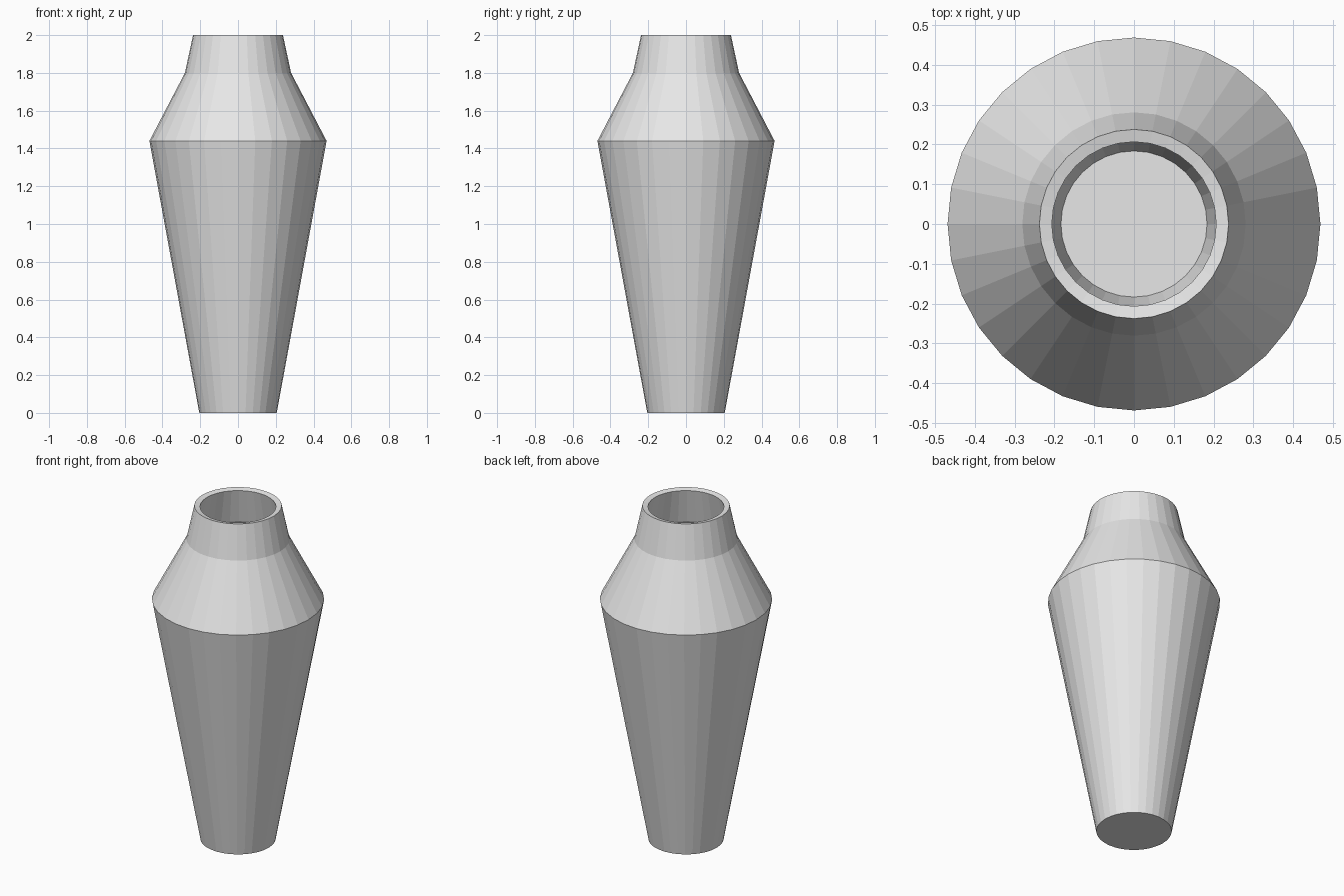
import bpy
import bmesh
from math import cos, sin, tau

cube = bpy.data.objects.get("Cube")
if cube:
    bpy.data.objects.remove(cube, do_unlink=True)

SIDES = 32
WALL = 0.032

# Clay colour
clay = bpy.data.materials.new("light_grey")
clay.use_nodes = True
colour = (0.8, 0.8, 0.8, 1)
clay.diffuse_color = colour
clay.node_tree.nodes["Principled BSDF"].inputs["Base Color"].default_value = colour

# Outer profile: foot, shoulder, neck, lip as (radius, height)
profile = [(0.205, 0), (0.469, 1.44), (0.281, 1.8), (0.238, 2)]

bm = bmesh.new()
rings = [[bm.verts.new((r * cos(tau * i / SIDES), r * sin(tau * i / SIDES), z))
          for i in range(SIDES)] for r, z in profile]

# Side walls, then the closed base
for low, high in zip(rings, rings[1:]):
    for i in range(SIDES):
        j = (i + 1) % SIDES
        bm.faces.new((low[i], low[j], high[j], high[i]))
bm.faces.new(reversed(rings[0]))

mesh = bpy.data.meshes.new("vase")
bm.to_mesh(mesh)
bm.free()
mesh.materials.append(clay)
vase = bpy.data.objects.new("vase", mesh)
bpy.context.collection.objects.link(vase)

# Hollow wall with an inward-tilted lip
shell = vase.modifiers.new("wall_thickness", "SOLIDIFY")
shell.thickness = WALL
shell.offset = -1
